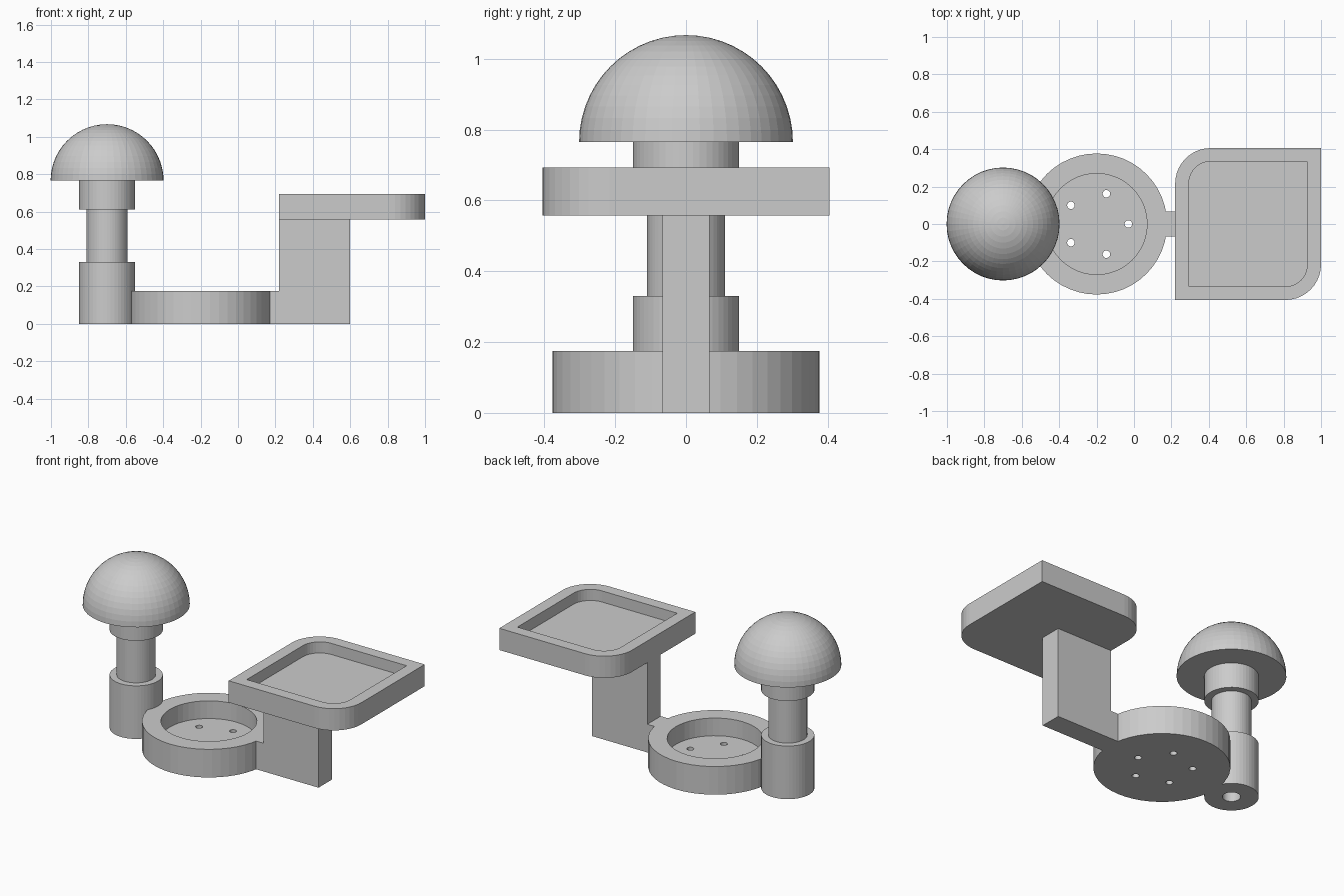
import bpy, bmesh
from math import sin, cos, pi, radians
from mathutils import Matrix, Vector

if "Cube" in bpy.data.objects:
    bpy.data.objects.remove(bpy.data.objects["Cube"])


def finish(bm, name):
    bmesh.ops.remove_doubles(bm, verts=bm.verts, dist=1e-5)
    bmesh.ops.recalc_face_normals(bm, faces=bm.faces)
    mesh = bpy.data.meshes.new(name)
    bm.to_mesh(mesh)
    bm.free()
    ob = bpy.data.objects.new(name, mesh)
    bpy.context.collection.objects.link(ob)
    return ob


def lathe(name, profile, x, steps=48):
    """Spin an (r, z) profile around a vertical axis at x."""
    bm = bmesh.new()
    vs = [bm.verts.new((x + r, 0, z)) for r, z in profile]
    es = [bm.edges.new(p) for p in zip(vs, vs[1:])]
    bmesh.ops.spin(bm, geom=vs + es, cent=(x, 0, 0), axis=(0, 0, 1),
                   angle=2 * pi, steps=steps, use_merge=True)
    return finish(bm, name)


def leaf_outline(hx, hy, r, n=10):
    """Rectangle with two opposite corners rounded."""
    pts = [(hx, hy)]
    pts += [(-hx + r + r * cos(a), hy - r + r * sin(a))
            for a in (pi / 2 + pi / 2 * i / n for i in range(n + 1))]
    pts += [(-hx, -hy)]
    pts += [(hx - r + r * cos(a), -hy + r + r * sin(a))
            for a in (1.5 * pi + pi / 2 * i / n for i in range(n + 1))]
    return pts


# Hollow stepped post: base, neck and collar
BORE, DOME_Z = 0.05, 0.765
lathe("post", [(BORE, DOME_Z), (BORE, 0), (0.15, 0), (0.15, 0.33), (0.11, 0.33),
               (0.11, 0.61), (0.15, 0.61), (0.15, DOME_Z), (BORE, DOME_Z)], -0.7)

# Dome on top of the post
arc = [(0.302 * cos(pi / 2 * i / 14), DOME_Z + 0.302 * sin(pi / 2 * i / 14))
       for i in range(14)]
lathe("dome", [(0, DOME_Z)] + arc + [(0, DOME_Z + 0.302)], -0.7)

# Round dish with a recess
dish = lathe("round_dish", [(0, 0), (0.377, 0), (0.377, 0.175), (0.27, 0.175),
                            (0.27, 0.065), (0, 0.065)], -0.2)

# Five drain holes through the dish floor
bm = bmesh.new()
for k in range(5):
    a = radians(72 * k)
    bmesh.ops.create_cone(bm, cap_ends=True, segments=24, radius1=0.02,
                          radius2=0.02, depth=0.2, matrix=Matrix.Translation(
                              (-0.2 + 0.17 * cos(a), 0.17 * sin(a), 0.03)))
cutter = finish(bm, "drain_hole_cutter")
cutter.hide_render = True
cutter.display_type = 'WIRE'
mod = dish.modifiers.new("drain_holes", 'BOOLEAN')
mod.operation, mod.solver, mod.object = 'DIFFERENCE', 'EXACT', cutter

# Upright bracket joining dish and tray
bm = bmesh.new()
side = [(0.15, 0), (0.6, 0), (0.6, 0.56), (0.22, 0.56), (0.22, 0.175), (0.15, 0.175)]
face = bm.faces.new([bm.verts.new((x, -0.066, z)) for x, z in side])
ext = bmesh.ops.extrude_face_region(bm, geom=[face], use_keep_orig=True)
bmesh.ops.translate(bm, vec=Vector((0, 0.132, 0)),
                    verts=[v for v in ext["geom"] if isinstance(v, bmesh.types.BMVert)])
finish(bm, "bracket")

# Square tray: outer wall, rim, recess wall and floor
bm = bmesh.new()
outer, inner = leaf_outline(0.39, 0.406, 0.19), leaf_outline(0.316, 0.334, 0.115)
loops = [[bm.verts.new((0.61 + x, y, z)) for x, y in pts]
         for pts, z in ((outer, 0.558), (outer, 0.693), (inner, 0.693), (inner, 0.624))]
for lo, hi in zip(loops, loops[1:]):
    for i in range(len(lo)):
        j = (i + 1) % len(lo)
        bm.faces.new((lo[i], lo[j], hi[j], hi[i]))
bm.faces.new(loops[0])
bm.faces.new(loops[-1])
finish(bm, "square_tray")
